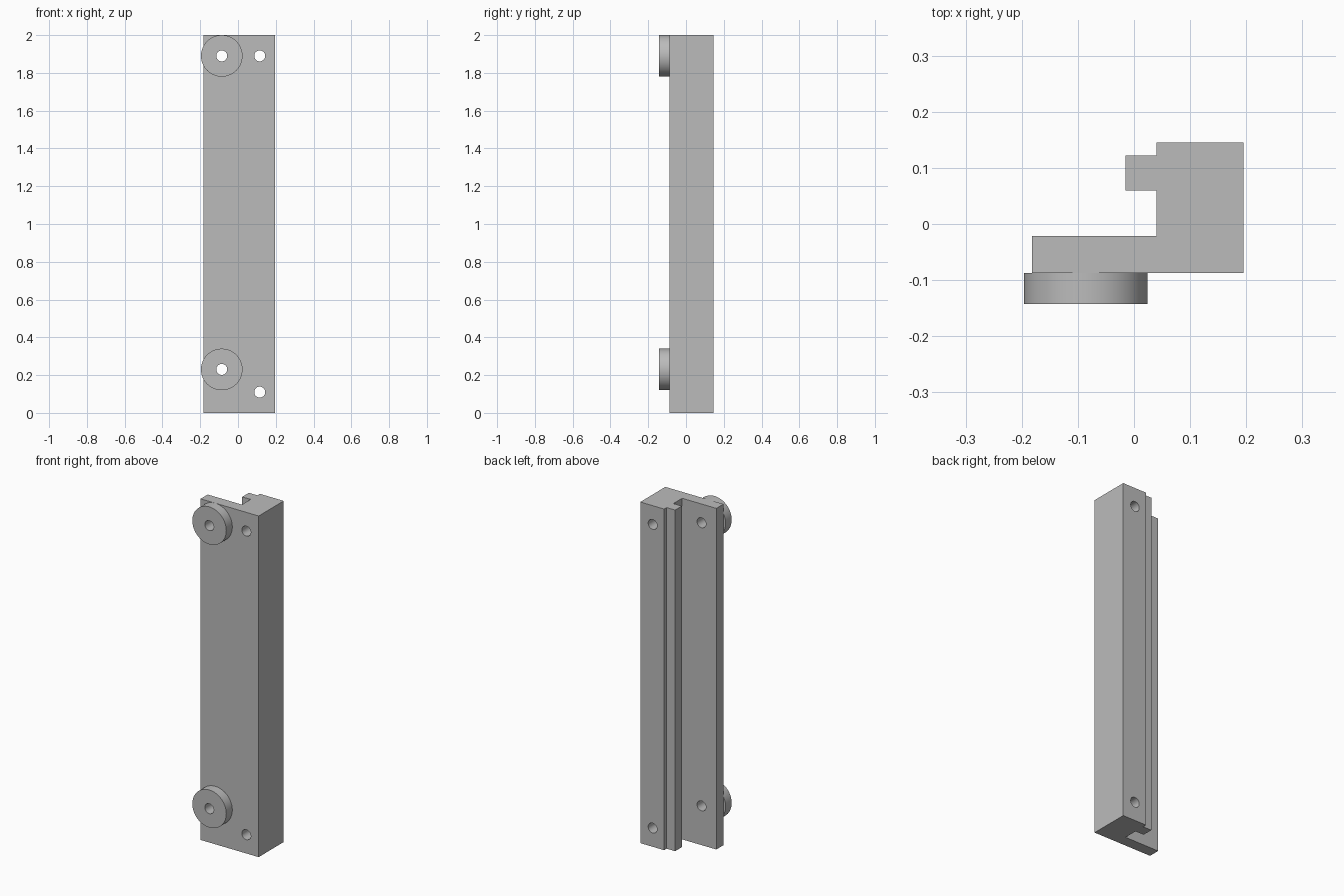
import bpy, bmesh
from math import radians
from mathutils import Vector

default = bpy.data.objects.get("Cube")
if default:
    bpy.data.objects.remove(default, do_unlink=True)

grey = bpy.data.materials.new("plain grey")
grey.use_nodes = True
colour = (0.5, 0.5, 0.5, 1)
grey.diffuse_color = colour
grey.node_tree.nodes["Principled BSDF"].inputs["Base Color"].default_value = colour

HEIGHT, FRONT = 2.0, -0.087
HOLE_RADIUS, DISC_RADIUS, DISC_DEPTH = 0.029, 0.11, 0.056
disc_spots = [(-0.086, 1.89), (-0.086, 0.23)]
screw_spots = [(0.115, 1.89), (0.115, 0.11)]


def cylinder(name, spot, y, radius, depth):
    bpy.ops.mesh.primitive_cylinder_add(vertices=64, radius=radius, depth=depth,
                                        location=(spot[0], y, spot[1]),
                                        rotation=(radians(90), 0, 0))
    obj = bpy.context.object
    obj.name = name
    obj.data.materials.append(grey)
    return obj


def drill(obj, spot):
    cutter = cylinder("hole_cutter", spot, 0, HOLE_RADIUS, 1)
    cutter.hide_render = True
    bpy.ops.object.select_all(action="DESELECT")
    obj.select_set(True)
    bpy.context.view_layer.objects.active = obj
    mod = obj.modifiers.new("hole", "BOOLEAN")
    mod.operation, mod.solver, mod.object = "DIFFERENCE", "EXACT", cutter
    bpy.ops.object.modifier_apply(modifier=mod.name)
    bpy.data.objects.remove(cutter, do_unlink=True)
    bpy.ops.object.shade_smooth_by_angle(angle=radians(30))


# Rail: one extruded section with a front flange and a rear tongue
section = [(-0.182, FRONT), (0.195, FRONT), (0.195, 0.145), (0.04, 0.145),
           (0.04, 0.122), (-0.015, 0.122), (-0.015, 0.06), (0.04, 0.06),
           (0.04, -0.021), (-0.182, -0.021)]
bm = bmesh.new()
base = bm.faces.new([bm.verts.new((x, y, 0)) for x, y in section])
top = bmesh.ops.extrude_face_region(bm, geom=[base], use_keep_orig=True)["geom"]
bmesh.ops.translate(bm, vec=Vector((0, 0, HEIGHT)),
                    verts=[v for v in top if isinstance(v, bmesh.types.BMVert)])
bmesh.ops.recalc_face_normals(bm, faces=bm.faces)
mesh = bpy.data.meshes.new("rail")
bm.to_mesh(mesh)
bm.free()
rail = bpy.data.objects.new("rail", mesh)
mesh.materials.append(grey)
bpy.context.collection.objects.link(rail)

# Screw holes right through the rail
for spot in disc_spots + screw_spots:
    drill(rail, spot)

# Round spacers on the front, with the holes continuing through them
for name, spot in zip(("upper_spacer", "lower_spacer"), disc_spots):
    disc = cylinder(name, spot, FRONT - DISC_DEPTH / 2, DISC_RADIUS, DISC_DEPTH)
    drill(disc, spot)
